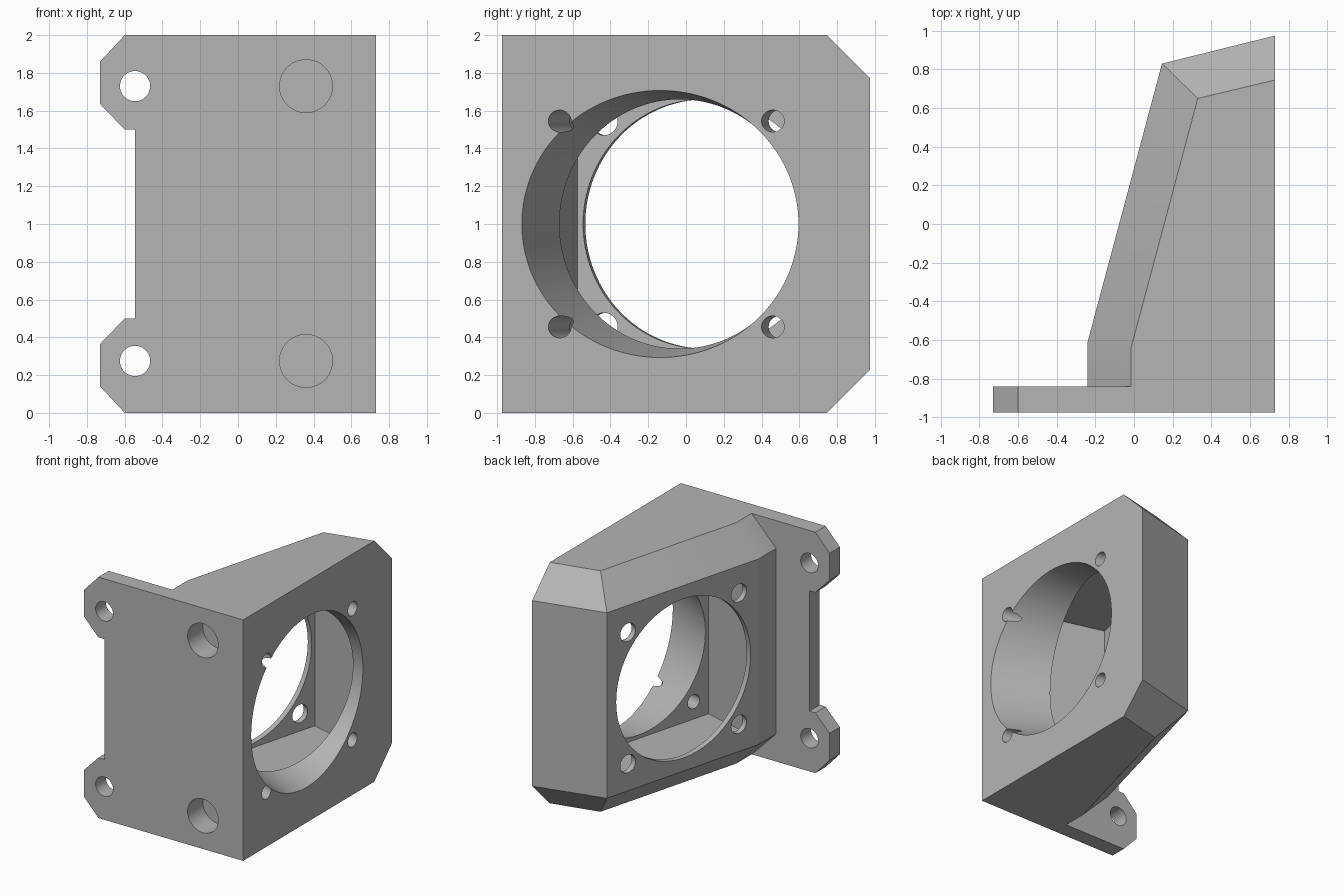
import bpy, bmesh, math
from mathutils import Matrix, Vector

cube = bpy.data.objects.get("Cube")
if cube:
    bpy.data.objects.remove(cube)

# Material
grey = bpy.data.materials.new("plain_grey")
grey.use_nodes = True
colour = (0.46, 0.46, 0.46, 1)
grey.diffuse_color = colour
grey.node_tree.nodes["Principled BSDF"].inputs["Base Color"].default_value = colour


def add_object(name, bm):
    bmesh.ops.recalc_face_normals(bm, faces=bm.faces)
    mesh = bpy.data.meshes.new(name)
    bm.to_mesh(mesh)
    bm.free()
    mesh.materials.append(grey)
    obj = bpy.data.objects.new(name, mesh)
    bpy.context.collection.objects.link(obj)
    return obj


def loft(name, rings):
    """Closed solid through rings of equal point count."""
    bm = bmesh.new()
    loops = [[bm.verts.new(p) for p in ring] for ring in rings]
    n = len(loops[0])
    for a, b in zip(loops, loops[1:]):
        for i in range(n):
            j = (i + 1) % n
            bm.faces.new((a[i], a[j], b[j], b[i]))
    bm.faces.new(loops[0])
    bm.faces.new(loops[-1])
    return add_object(name, bm)


def combine(target, other, operation):
    """Apply a boolean and discard the helper."""
    other.hide_render = True
    mod = target.modifiers.new("bool", "BOOLEAN")
    mod.operation = operation
    mod.solver = "EXACT"
    mod.object = other
    bpy.context.view_layer.objects.active = target
    bpy.ops.object.modifier_apply(modifier=mod.name)
    bpy.data.objects.remove(other)


# Tilted duct frame: local x along the slanted wall, y up, z along the bore
tilt = math.radians(15)
along = Vector((math.sin(tilt), math.cos(tilt), 0))
up = Vector((0, 0, 1))
bore = Vector((math.cos(tilt), -math.sin(tilt), 0))
frame = Matrix((along, up, bore)).transposed().to_4x4()
frame.translation = (-0.048, 0.104, 1)

# Front-facing frame: local z runs towards the back
facing = Matrix.Rotation(-math.pi / 2, 4, "X")


def cone_cutter(matrix, start, end, r1, r2, segments=48):
    bm = bmesh.new()
    bmesh.ops.create_cone(bm, cap_ends=True, segments=segments, radius1=r1, radius2=r2,
                          depth=end - start,
                          matrix=matrix @ Matrix.Translation((0, 0, (start + end) / 2)))
    return add_object("cutter", bm)


def box_cutter(matrix, half, start, end):
    bm = bmesh.new()
    size = Matrix.Diagonal((2 * half, 2 * half, end - start, 1))
    bmesh.ops.create_cube(bm, size=1,
                          matrix=matrix @ Matrix.Translation((0, 0, (start + end) / 2)) @ size)
    return add_object("cutter", bm)


# Housing with chamfered upper and lower edges
wide = [(0.73, -0.9), (-0.24, -0.9), (-0.24, -0.61), (0.145, 0.83), (0.73, 0.975)]
narrow = [(0.73, -0.9), (-0.015, -0.9), (-0.015, -0.64), (0.33, 0.65), (0.73, 0.745)]
levels = [(narrow, 0), (wide, 0.23), (wide, 1.77), (narrow, 2)]
housing = loft("fan_duct_bracket", [[(x, y, z) for x, y in ring] for ring, z in levels])

# Mounting plate with two clipped ears
lower = [(-0.545, 0.5), (-0.6, 0.5), (-0.73, 0.365), (-0.73, 0.14), (-0.6, 0), (0.73, 0)]
outline = lower + [(x, 2 - z) for x, z in reversed(lower)]
plate = loft("mounting_plate", [[(x, y, z) for x, z in outline] for y in (-0.975, -0.84)])
combine(housing, plate, "UNION")

# Inner chamber, thin-wall opening and flared intake
combine(housing, box_cutter(frame, 0.69, 0.045, 0.528), "DIFFERENCE")
combine(housing, cone_cutter(frame, -0.2, 0.2, 0.66, 0.66, 128), "DIFFERENCE")
flare = 0.166
combine(housing, cone_cutter(frame, 0.4, 1.4, 0.66 - flare * 0.128, 0.66 + flare * 0.872, 128),
        "DIFFERENCE")

# Screw holes at the four duct corners
for s in (-0.545, 0.545):
    for h in (-0.545, 0.545):
        spot = frame @ Matrix.Translation((s, h, 0))
        combine(housing, cone_cutter(spot, -0.1, 0.2, 0.075, 0.075), "DIFFERENCE")
        combine(housing, cone_cutter(spot, 0.4, 1.3, 0.058, 0.058), "DIFFERENCE")

# Ear holes and blind front recesses
for z in (0.275, 1.73):
    ear = Matrix.Translation((-0.545, -0.975, z)) @ facing
    recess = Matrix.Translation((0.36, -0.975, z)) @ facing
    combine(housing, cone_cutter(ear, -0.1, 0.3, 0.08, 0.08), "DIFFERENCE")
    combine(housing, cone_cutter(recess, -0.1, 0.2, 0.14, 0.14), "DIFFERENCE")

# Smooth bores, sharp edges
bpy.ops.object.select_all(action="DESELECT")
housing.select_set(True)
bpy.context.view_layer.objects.active = housing
bpy.ops.object.shade_smooth_by_angle(angle=math.radians(12))
